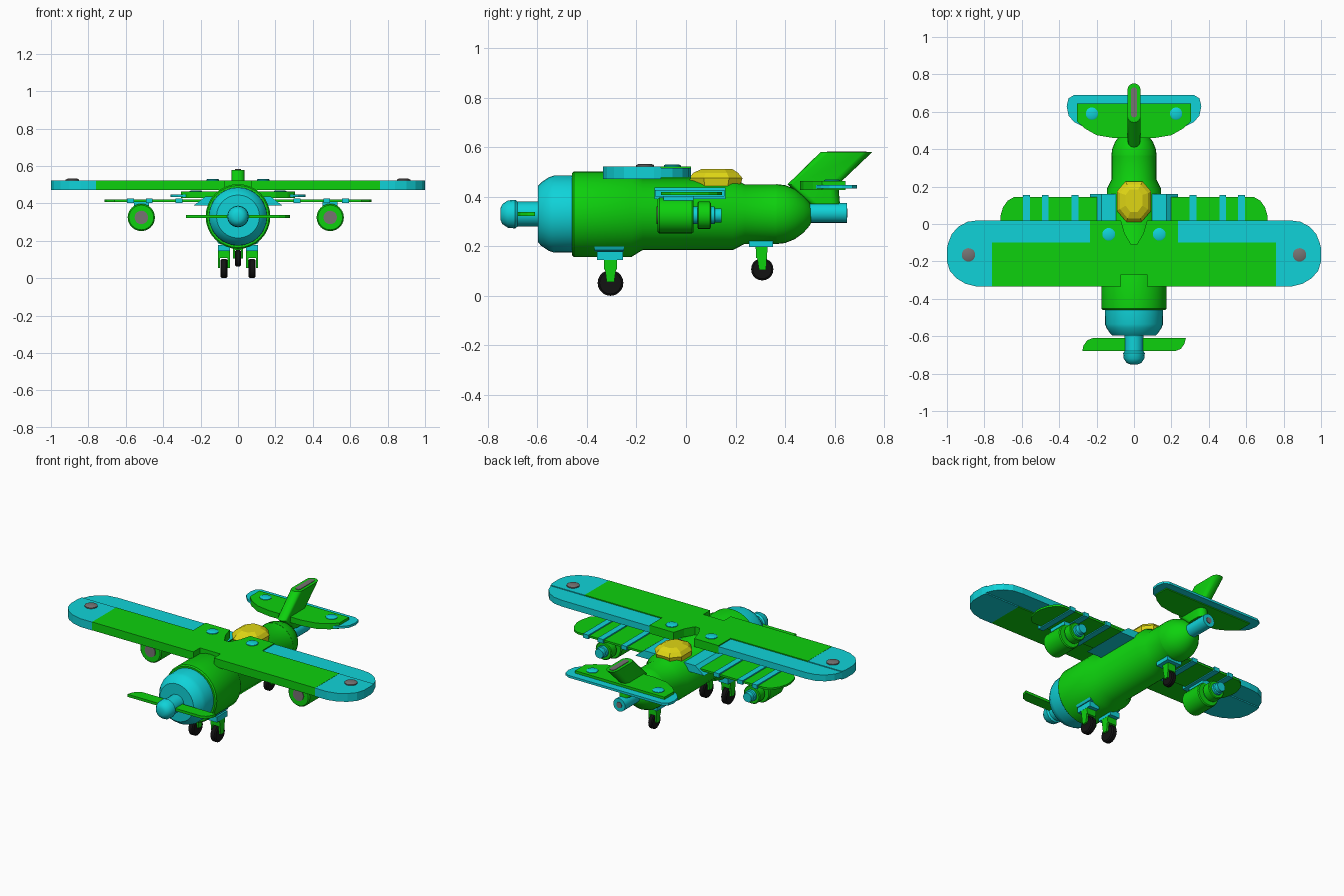
import bpy, bmesh, math
from mathutils import Vector

if "Cube" in bpy.data.objects:
    bpy.data.objects.remove(bpy.data.objects["Cube"])


def material(name, rgb):
    m = bpy.data.materials.new(name)
    m.diffuse_color = (*rgb, 1)
    m.use_nodes = True
    m.node_tree.nodes["Principled BSDF"].inputs["Base Color"].default_value = m.diffuse_color
    return m


GREEN = material("bright green", (0.004, 0.64, 0.004))
CYAN = material("cyan", (0.005, 0.65, 0.69))
YELLOW = material("canopy yellow", (0.74, 0.67, 0.007))
GREY = material("grey", (0.18, 0.17, 0.17))
BLACK = material("tyre black", (0.006, 0.006, 0.006))


def loft(name, rings, mat, smooth=False):
    """Skin a list of equal-length point rings and cap both ends."""
    bm = bmesh.new()
    vs = [[bm.verts.new(p) for p in r] for r in rings]
    n = len(vs[0])
    for a, b in zip(vs, vs[1:]):
        for i in range(n):
            bm.faces.new((a[i], a[(i + 1) % n], b[(i + 1) % n], b[i]))
    bm.faces.new(vs[0][::-1])
    bm.faces.new(vs[-1])
    bmesh.ops.recalc_face_normals(bm, faces=bm.faces)
    me = bpy.data.meshes.new(name)
    bm.to_mesh(me)
    bm.free()
    me.materials.append(mat)
    ob = bpy.data.objects.new(name, me)
    bpy.context.collection.objects.link(ob)
    if smooth:
        bpy.ops.object.select_all(action='DESELECT')
        ob.select_set(True)
        bpy.context.view_layer.objects.active = ob
        bpy.ops.object.shade_smooth_by_angle(angle=math.radians(35))
    return ob


PLACE = {'x': lambda a, b, t: (t, a, b),
         'y': lambda a, b, t: (a, t, b),
         'z': lambda a, b, t: (a, b, t)}


def prism(name, pts, t0, t1, mat, axis='z'):
    return loft(name, [[PLACE[axis](a, b, t) for a, b in pts] for t in (t0, t1)], mat)


def lathe(name, profile, mat, centre, axis='y', segs=32):
    """Turn (position, radius) pairs around an axis through the centre."""
    c = Vector(centre)
    rings = []
    for t, r in profile:
        rings.append([c + Vector(PLACE[axis](r * math.cos(2 * math.pi * i / segs),
                                             r * math.sin(2 * math.pi * i / segs), t))
                      for i in range(segs)])
    return loft(name, rings, mat, True)


def box(name, x0, x1, y0, y1, z0, z1, mat):
    return prism(name, [(x0, y0), (x1, y0), (x1, y1), (x0, y1)], z0, z1, mat)


def mir(pts, s):
    return [(s * x, y) for x, y in pts]


def stadium(y0, y1, r, z, n=8):
    """Long round-ended outline along y."""
    pts = [(r * math.cos(math.pi * i / n), y1 - r + r * math.sin(math.pi * i / n), z) for i in range(n + 1)]
    return pts + [(-x, y0 + y1 - y, z) for x, y, z in pts]


AX = (0, 0, 0.33)

# Fuselage, nose cowl, spinner and tail
lathe("fuselage", [(-.46, .166), (-.453, .173), (-.22, .173), (-.175, .145), (.19, .145),
                   (.238, .12), (.365, .12)], GREEN, AX)
lathe("tail_dome", [(.365, .121), (.40, .117), (.44, .101), (.475, .075), (.50, .046), (.508, .03)], GREEN, AX)
lathe("nose_cowl", [(-.597, .115), (-.585, .128), (-.555, .148), (-.535, .155), (-.455, .156)], CYAN, AX)
lathe("propeller_shaft", [(-.70, .05), (-.59, .05)], CYAN, AX, segs=16)
lathe("spinner", [(-.75, .022), (-.742, .04), (-.72, .055), (-.69, .058), (-.68, .05)], CYAN, AX, segs=16)
lathe("tail_pipe", [(.48, .04), (.65, .04)], CYAN, (0, 0, .335), segs=20)
lathe("tail_pipe_end", [(.65, .018), (.653, .018)], GREY, (0, 0, .335), segs=16)

# Propeller blades, each the half-turn of the other
blade = [(0, -.61), (.277, -.61), (.27, -.64), (.25, -.668), (.22, -.68), (0, -.68)]
prism("propeller_blade_right", blade, .323, .339, GREEN)
prism("propeller_blade_left", [(-x, -1.29 - y) for x, y in blade], .323, .339, GREEN)

# Canopy from stacked octagons
loft("canopy", [[(hx * w, .12 + hy * l + dy, z) for hx, hy in
                 ((.45, -1), (1, -.45), (1, .5), (.5, 1), (-.5, 1), (-1, .5), (-1, -.45), (-.45, -1))]
                for z, w, l, dy in ((.435, .088, .095, 0), (.475, .092, .108, 0), (.497, .075, .09, 0),
                                    (.513, .045, .06, .005))], YELLOW)

# Fin with rounded edges and grey cap
loft("tail_fin", [stadium(.50, .622, .034, .37), stadium(.41, .615, .034, .45),
                  stadium(.543, .752, .035, .58)], GREEN, True)
loft("fin_cap", [stadium(.57, .73, .017, .579), stadium(.57, .73, .017, .583)], GREY)

for s, side in ((1, "right"), (-1, "left")):
    # Main wing
    prism("wing_" + side, mir([(.07, -.335), (.76, -.335), (.76, -.1), (.235, -.1), (.235, .02), (.07, .02),
                               (.05, -.05), (.015, -.11), (0, -.11), (0, -.27), (.07, -.27)], s),
          .472, .523, GREEN)
    prism("wing_tip_" + side, mir([(.76, -.335), (.84, -.335), (.90, -.32), (.95, -.29), (.985, -.25),
                                   (1, -.2), (1, -.13), (.993, -.1), (.76, -.1)], s), .471, .522, CYAN)
    prism("wing_flap_" + side, mir([(.235, -.1), (.993, -.1), (.975, -.055), (.94, -.015), (.89, .012),
                                    (.83, .02), (.235, .02)], s), .478, .517, CYAN)
    lathe("wing_tip_light_" + side, [(.515, .036), (.528, .036), (.533, .025)], GREY,
          (s * .885, -.165, 0), 'z', 20)
    lathe("wing_stud_" + side, [(.515, .034), (.527, .034), (.531, .026)], CYAN,
          (s * .135, -.055, 0), 'z', 20)

    # Lower rear wing, its rails and the sloped root fairing
    prism("lower_wing_" + side, mir([(.12, -.1), (.66, -.1), (.70, -.06), (.715, 0), (.715, .04), (.70, .09),
                                     (.675, .125), (.64, .145), (.12, .145)], s), .408, .42, GREEN)
    for i, x in enumerate((.315, .42, .475, .575)):
        if i != 1:
            box(f"rail_{side}_{i}", s * x - .018, s * x + .018, -.125, .155, .402, .427, CYAN)
    prism("root_fairing_" + side, mir([(.09, .39), (.235, .39), (.175, .437), (.09, .437)], s),
          -.128, .16, CYAN, 'y')

    # Engine pod with stepped rear
    pc = (.493 if s > 0 else -.517, 0, .325)
    lathe("pod_" + side, [(-.115, .066), (-.108, .073), (.024, .073), (.03, .068)], GREEN, pc, segs=24)
    lathe("pod_intake_" + side, [(-.119, .036), (-.11, .036)], GREY, pc, segs=20)
    lathe("pod_core_" + side, [(.02, .035), (.115, .035), (.118, .028), (.143, .028)], CYAN, pc, segs=16)
    lathe("pod_ring_" + side, [(.046, .05), (.05, .055), (.096, .055), (.1, .05)], GREEN, pc, segs=20)
    box("pod_mount_" + side, pc[0] - .04, pc[0] + .04, -.09, .03, .385, .41, CYAN)

    # Tailplane
    prism("tailplane_" + side, mir([(0, .645), (.305, .645), (.305, .55), (.265, .512), (.2, .475),
                                    (.11, .46), (0, .46)], s), .428, .463, GREEN)
    prism("elevator_" + side, mir([(0, .69), (.32, .69), (.35, .672), (.36, .63), (.35, .58), (.32, .545),
                                   (.28, .525), (0, .525)], s), .434, .448, CYAN)
    lathe("tailplane_stud_" + side, [(.455, .033), (.466, .033), (.47, .026)], CYAN,
          (s * .225, .59, 0), 'z', 20)

    # Front landing gear
    x = s * .075
    prism("front_gear_mount_" + side, mir([(.03, .165), (.105, .185), (.112, .2), (.03, .2)], s),
          -.37, -.25, CYAN, 'y')
    box("front_gear_collar_" + side, x - .033, x + .033, -.36, -.255, .145, .178, CYAN)
    for k in (-1, 1):
        cx = x + k * .026
        prism(f"front_gear_fork_{side}_{k}", [(-.333, .15), (-.277, .15), (-.29, .055), (-.32, .055)],
              cx - .006, cx + .006, GREEN, 'x')
    box("front_gear_bridge_" + side, x - .03, x + .03, -.331, -.279, .107, .15, GREEN)
    lathe("front_wheel_" + side, [(-.018, .044), (-.012, .052), (.012, .052), (.018, .044)], BLACK,
          (x, -.305, .052), 'x', 20)

# Rear landing gear
box("rear_gear_mount", -.05, .05, .255, .352, .197, .222, CYAN)
for k in (-1, 1):
    prism(f"rear_gear_fork_{k}", [(.28, .2), (.33, .2), (.323, .105), (.295, .105)],
          k * .022 - .005, k * .022 + .005, GREEN, 'x')
box("rear_gear_bridge", -.027, .027, .282, .328, .152, .2, GREEN)
lathe("rear_wheel", [(-.015, .038), (-.01, .045), (.01, .045), (.015, .038)], BLACK, (0, .308, .107), 'x', 20)
